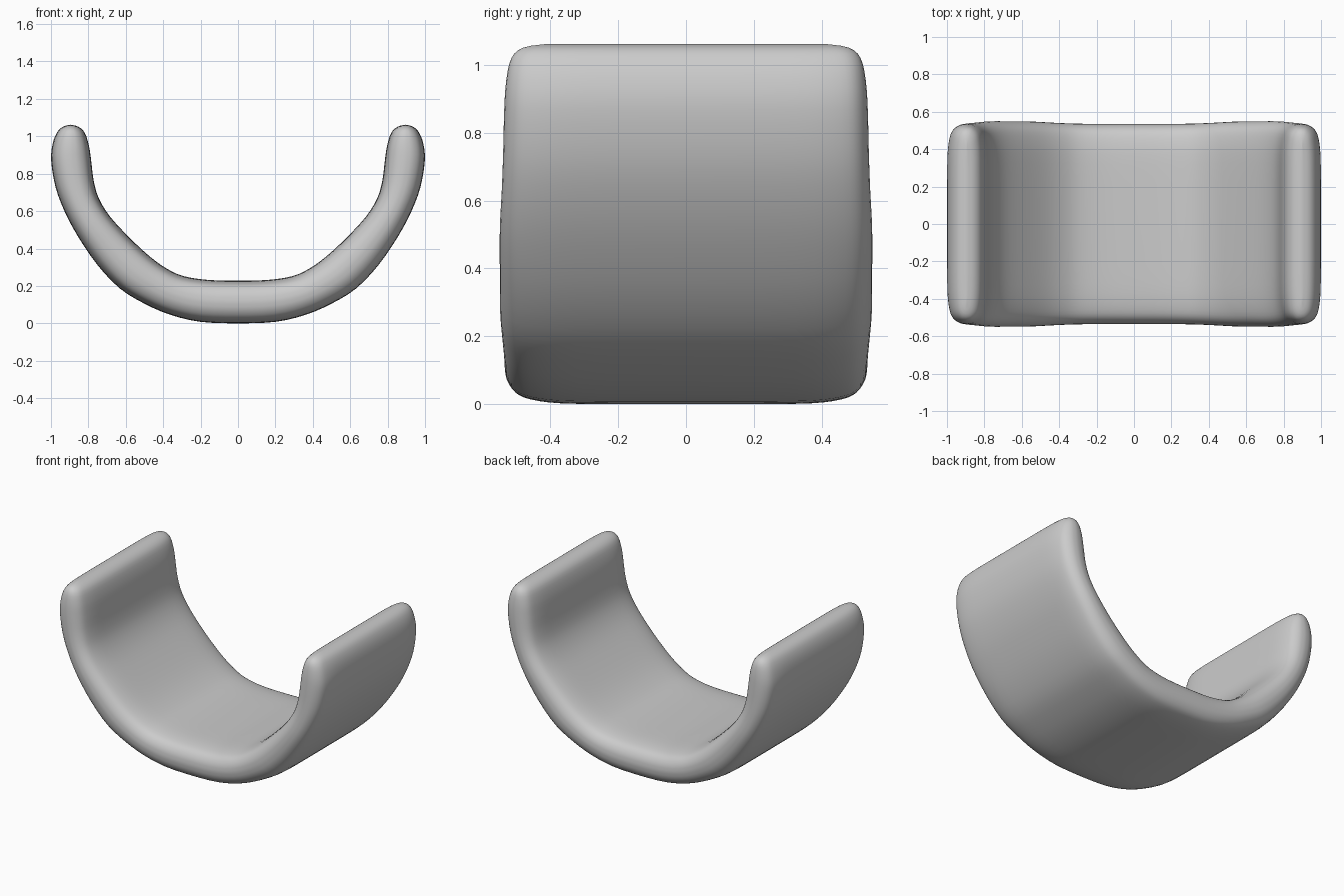
import bpy
import bmesh
from mathutils import Vector

STEPS = 3  # subdivisions between neighbouring stations

# Half of the curved band: outer x, outer z, inner x, inner z, half depth
STATIONS = [
    (0, 0, 0, .228, .535),
    (.2, .008, .16, .232, .535),
    (.36, .045, .29, .252, .537),
    (.5, .105, .38, .292, .542),
    (.63, .185, .475, .36, .548),
    (.75, .31, .585, .463, .549),
    (.855, .463, .685, .572, .549),
    (.928, .6, .745, .67, .543),
    (.976, .73, .772, .765, .539),
    (.999, .87, .785, .87, .536),
    (.991, .96, .797, .95, .53),
    (.968, 1.02, .82, 1.02, .515),
    (.938, 1.05, .855, 1.052, .48),
    (.897, 1.062, .897, 1.062, .41),
]

# Rounded rim of the cross-section: share of half depth, share of half thickness
RIM = [(1, 0), (.988, .36), (.94, .7), (.855, .88), (.69, .98), (.4, 1)]


def smooth_path(points):
    """Catmull-Rom interpolation through points of any dimension."""
    points = [Vector(p) for p in points]
    padded = [points[0]] + points + [points[-1]]
    result = []
    for a, b, c, d in zip(padded, padded[1:], padded[2:], padded[3:]):
        for i in range(STEPS):
            t = i / STEPS
            result.append(b + (c - a) * t / 2
                          + (a * 2 - b * 5 + c * 4 - d) * t ** 2 / 2
                          + (b * 3 - a - c * 3 + d) * t ** 3 / 2)
    return result + [points[-1]]


def section_loop():
    """Closed cross-section mirrored from one quarter of the rim."""
    quarter = smooth_path(RIM)
    half = quarter + [Vector((-p.x, p.y)) for p in reversed(quarter)]
    return half + [Vector((p.x, -p.y)) for p in reversed(half[1:-1])]


def build_band(name, material):
    mirrored = [(-a, b, -c, d, w) for a, b, c, d, w in reversed(STATIONS[1:])]
    section = section_loop()
    bm = bmesh.new()
    rings = []
    for ox, oz, ix, iz, width in smooth_path(mirrored + STATIONS):
        outer, inner = Vector((ox, 0, oz)), Vector((ix, 0, iz))
        middle, reach = (outer + inner) / 2, (outer - inner) / 2
        rings.append([bm.verts.new(middle + reach * s.y + Vector((0, width * s.x, 0)))
                      for s in section])
    for ring, following in zip(rings, rings[1:]):
        for i in range(len(section)):
            bm.faces.new((ring[i - 1], ring[i], following[i], following[i - 1]))
    # Close the two rounded tips where inner and outer sides meet
    bmesh.ops.remove_doubles(bm, verts=bm.verts, dist=.0005)
    bmesh.ops.recalc_face_normals(bm, faces=bm.faces)
    for face in bm.faces:
        face.smooth = True
    mesh = bpy.data.meshes.new(name)
    bm.to_mesh(mesh)
    bm.free()
    mesh.materials.append(material)
    band = bpy.data.objects.new(name, mesh)
    bpy.context.collection.objects.link(band)


default = bpy.data.objects.get("Cube")
if default:
    bpy.data.objects.remove(default, do_unlink=True)

grey = bpy.data.materials.new("light grey")
grey.use_nodes = True
grey.diffuse_color = (.6, .6, .6, 1)
grey.node_tree.nodes["Principled BSDF"].inputs["Base Color"].default_value = (.6, .6, .6, 1)

build_band("curved_band", grey)
